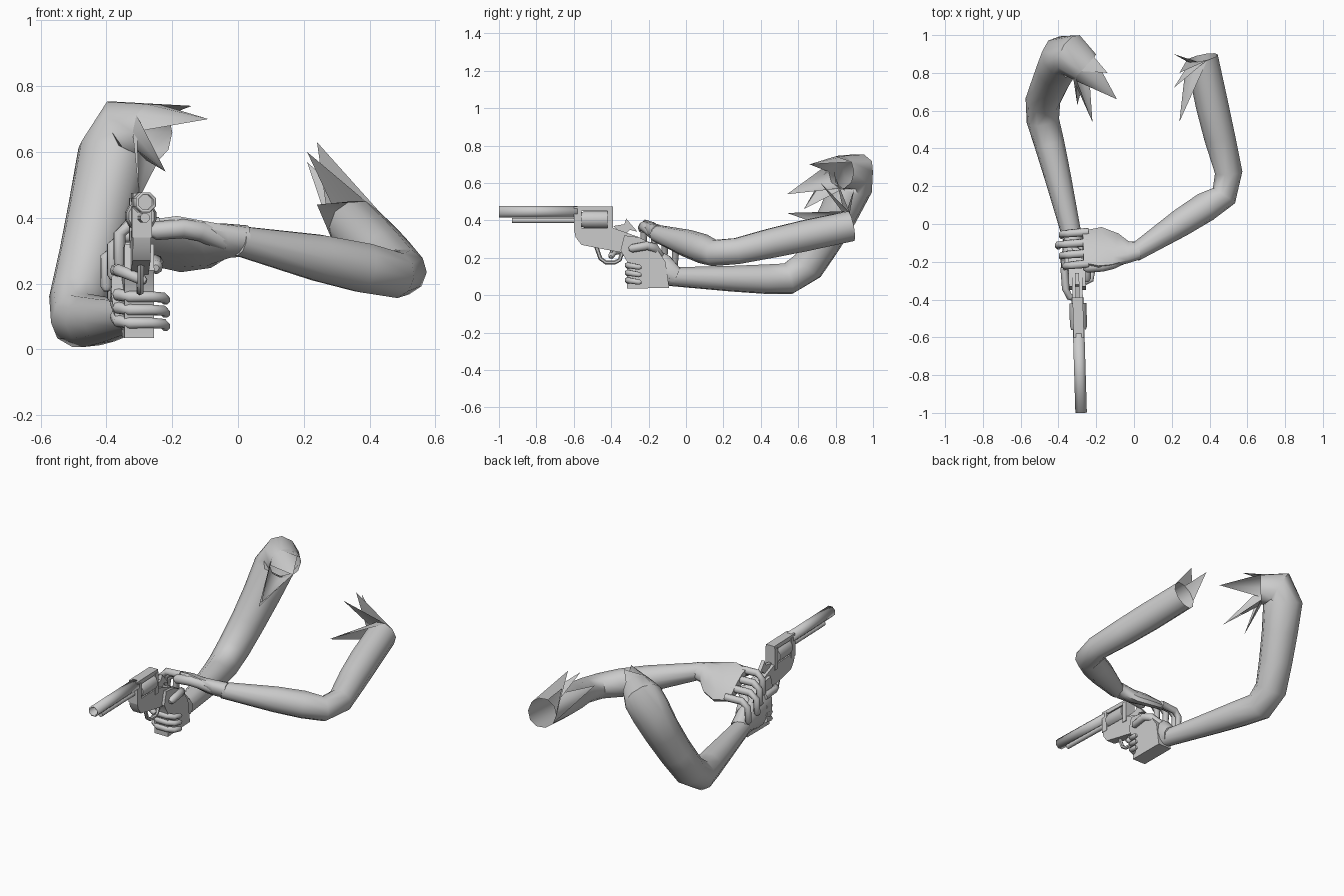
import bpy
import bmesh
import math
from mathutils import Vector

default_cube = bpy.data.objects.get("Cube")
if default_cube:
    bpy.data.objects.remove(default_cube, do_unlink=True)

grey = bpy.data.materials.new("plain_grey")
grey.use_nodes = True
grey.diffuse_color = (.6, .6, .6, 1)
shader = grey.node_tree.nodes["Principled BSDF"]
shader.inputs["Base Color"].default_value = grey.diffuse_color


def finish(name, bm, angle=50):
    """Turn a bmesh into a shaded object."""
    bmesh.ops.recalc_face_normals(bm, faces=bm.faces[:])
    mesh = bpy.data.meshes.new(name)
    bm.to_mesh(mesh)
    bm.free()
    mesh.materials.append(grey)
    obj = bpy.data.objects.new(name, mesh)
    bpy.context.collection.objects.link(obj)
    bpy.ops.object.select_all(action="DESELECT")
    obj.select_set(True)
    bpy.context.view_layer.objects.active = obj
    bpy.ops.object.shade_smooth_by_angle(angle=math.radians(angle))
    return obj


def soften(path):
    """Replace each inner corner of a path with two points."""
    path = [Vector(station) for station in path]
    result = [path[0]]
    for before, corner, after in zip(path, path[1:], path[2:]):
        result.append(corner + (before - corner) * .25)
        result.append(corner + (after - corner) * .25)
    return result + [path[-1]]


def tube(name, path, side=(0, 0, 1), sides=10, start_cap=True, end_cap=True):
    """Loft rings along stations of (x, y, z, radius[, second radius])."""
    bm = bmesh.new()
    points = [Vector(station[:3]) for station in path]
    across = Vector(side)
    rings = []
    for i, station in enumerate(path):
        ahead = points[min(i + 1, len(points) - 1)]
        behind = points[max(i - 1, 0)]
        along = (ahead - behind).normalized()
        across = (across - along * across.dot(along)).normalized()
        other = along.cross(across)
        ring = []
        for k in range(sides):
            turn = math.tau * (k + .5) / sides
            offset = across * math.cos(turn) * station[3] + other * math.sin(turn) * station[-1]
            ring.append(bm.verts.new(points[i] + offset))
        rings.append(ring)
    for low, high in zip(rings, rings[1:]):
        for k in range(sides):
            following = (k + 1) % sides
            bm.faces.new((low[k], low[following], high[following], high[k]))
    if start_cap:
        bm.faces.new(rings[0])
    if end_cap:
        bm.faces.new(rings[-1])
    return finish(name, bm)


def finger(name, points, radius):
    """Bent, tapered finger with a rounded tip."""
    bend = soften(points)
    tip = bend[-1] + (bend[-1] - bend[-2]).normalized() * radius * .6
    path = [(*point, radius * (1 - i * .05)) for i, point in enumerate(bend)]
    tube(name, path + [(*tip, radius * .4)], side=(.3, .5, .8), sides=8)


def tear(name, arm, tip, spread):
    """Ragged sheet from the nearest part of the arm's open rim to a tip."""
    rim = [vert.co for vert in arm.data.vertices[:10]]
    tip = Vector(tip)
    nearest = min(range(len(rim)), key=lambda i: (rim[i] - tip).length)
    bm = bmesh.new()
    point = bm.verts.new(tip)
    base = [bm.verts.new(rim[(nearest + step) % len(rim)]) for step in range(-spread, spread + 1)]
    for left, right in zip(base, base[1:]):
        bm.faces.new((point, left, right))
    finish(name, bm)


def gun_line(y):
    """Sideways position of the gun, which points slightly inward."""
    return -.31 - y * .03


def gun_tube(name, path, **options):
    """Tube in the gun's plane along stations of (y, z, radius)."""
    stations = [(gun_line(y), y, z, radius) for y, z, radius in path]
    return tube(name, stations, side=(1, 0, 0), **options)


def gun_plate(name, outline, width):
    """Extrude a (y, z) outline across the gun's plane."""
    bm = bmesh.new()
    face = bm.faces.new([bm.verts.new((gun_line(y) - width / 2, y, z)) for y, z in outline])
    extruded = bmesh.ops.extrude_face_region(bm, geom=[face])["geom"]
    moved = [item for item in extruded if isinstance(item, bmesh.types.BMVert)]
    bmesh.ops.translate(bm, vec=(width, 0, 0), verts=moved)
    finish(name, bm, 35)


def gun_block(name, front, back, bottom, top, width):
    outline = [(front, bottom), (back, bottom), (back, top), (front, top)]
    gun_plate(name, outline, width)


# Arms, open at the torn shoulders
right_arm = tube("right_arm", soften([
    (-.26, .83, .66, .09), (-.36, .92, .66, .12), (-.43, .78, .36, .1),
    (-.5, .61, .09, .09), (-.43, .36, .085, .077), (-.32, -.1, .1, .05)]), start_cap=False)
left_arm = tube("left_arm", soften([
    (.36, .88, .37, .085), (.43, .55, .3, .087), (.525, .18, .215, .068),
    (.33, .06, .26, .083), (0, -.155, .33, .047)]), start_cap=False)

# Torn sheets at the shoulders
tear("right_upper_tear", right_arm, (-.14, .8, .74), 1)
tear("right_top_tear", right_arm, (-.09, .66, .7), 2)
tear("right_front_tear", right_arm, (-.22, .54, .54), 2)
tear("right_lower_tear", right_arm, (-.3, .63, .46), 2)
tear("left_back_tear", left_arm, (.21, .9, .57), 1)
tear("left_upper_tear", left_arm, (.24, .8, .63), 2)
tear("left_middle_tear", left_arm, (.21, .72, .6), 1)
tear("left_front_tear", left_arm, (.24, .54, .44), 2)

# Left hand draped over the right wrist
tube("left_palm", [
    (.03, -.14, .33, .05, .045), (-.03, -.15, .33, .065, .045), (-.1, -.14, .32, .11, .04),
    (-.18, -.125, .32, .135, .035), (-.27, -.125, .325, .11, .025)], side=(0, .8, -.6))
for i, label in enumerate(("index", "middle", "ring", "little")):
    y = -.21 + i * .056
    z = .38 - i * .035
    curl = -.4 + abs(i - 2) * .02
    finger("left_" + label + "_finger", [
        (-.24, y, z), (curl, y - .01, z), (curl, y - .02, z - .12)], .022)
finger("left_thumb", [(-.04, -.17, .33), (-.14, -.22, .37), (-.25, -.23, .36)], .033)

# Right hand around the grip
tube("right_palm", [
    (-.32, -.05, .1, .05, .05), (-.32, -.12, .13, .09, .055),
    (-.345, -.2, .16, .105, .045), (-.365, -.29, .165, .09, .02)])
for i, label in enumerate(("middle", "ring", "little")):
    z = .16 - i * .04
    finger("right_" + label + "_finger", [
        (-.37, -.23, z + .02), (-.36, -.31, z), (-.23, -.31, z), (-.22, -.25, z - .01)], .02)
finger("right_index_finger", [(-.37, -.23, .24), (-.36, -.38, .24), (-.29, -.4, .21)], .02)
finger("right_thumb", [(-.32, -.14, .21), (-.25, -.18, .27), (-.25, -.29, .25)], .026)

# Revolver barrel and ejector rod
barrel = gun_tube("barrel", [(-.58, .447, .033), (-1, .447, .033)],
                  sides=8, start_cap=False, end_cap=False)
wall = barrel.modifiers.new("wall", "SOLIDIFY")
wall.thickness = .009
gun_tube("bore_plug", [(-.7, .447, .028), (-.9, .447, .028)], sides=8)
gun_tube("ejector_rod", [(-.58, .4, .015), (-.93, .4, .015)], sides=8)

# Revolver frame around the drum
gun_block("top_strap", -.6, -.39, .45, .475, .055)
gun_block("frame_front", -.6, -.56, .34, .46, .06)
gun_block("frame_rear", -.42, -.39, .33, .46, .065)
gun_plate("frame_base", [
    (-.6, .36), (-.39, .36), (-.25, .31), (-.3, .22), (-.46, .25), (-.56, .27), (-.59, .31)], .055)
gun_tube("drum", [(-.56, .405, .04), (-.54, .405, .047), (-.42, .405, .047)], sides=12)

# Grip and hammer
gun_plate("grip", [
    (-.33, .32), (-.25, .31), (-.17, .27), (-.11, .18), (-.09, .04),
    (-.315, .035), (-.315, .18), (-.35, .24)], .09)
gun_plate("hammer", [
    (-.39, .37), (-.33, .38), (-.32, .41), (-.26, .34), (-.3, .35), (-.33, .32)], .022)

# Trigger and its guard
gun_tube("trigger_guard", soften([
    (-.48, .26, .011), (-.45, .175, .011), (-.36, .175, .011), (-.34, .23, .011)]), sides=6)
gun_tube("trigger", [(-.39, .26, .01), (-.41, .2, .005)], sides=6)
